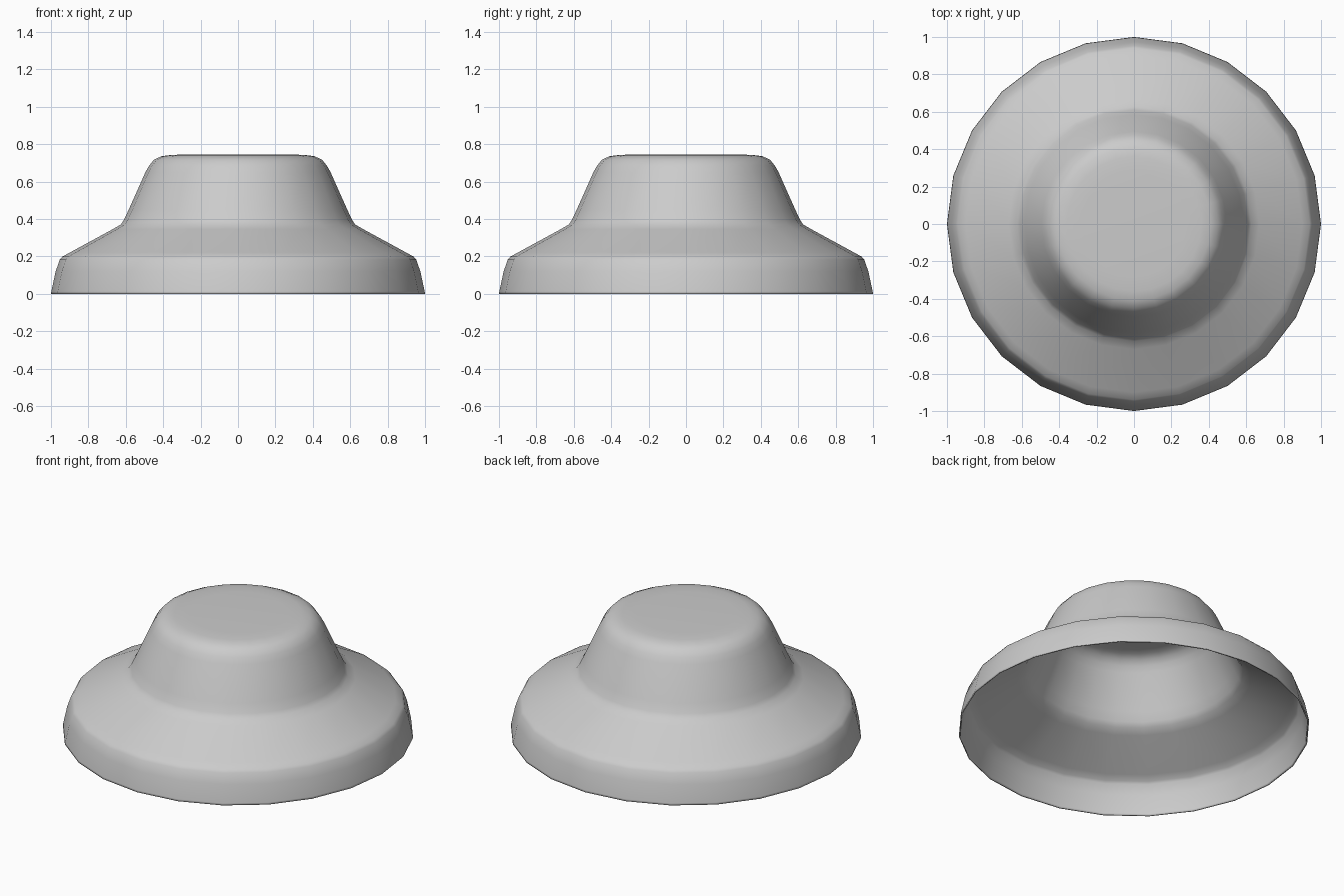
import bpy, bmesh
from math import cos, sin, tau

cube = bpy.data.objects.get("Cube")
if cube:
    bpy.data.objects.remove(cube)

SIDES = 24

# Plain grey finish
grey = bpy.data.materials.new("light_grey")
grey.use_nodes = True
colour = (0.6, 0.6, 0.6, 1)
grey.diffuse_color = colour
grey.node_tree.nodes["Principled BSDF"].inputs["Base Color"].default_value = colour

# Shell outline from the open rim up to the flat crown (radius, height)
outline = [(1.0, 0.0), (0.998, 0.012), (0.975, 0.12), (0.953, 0.182), (0.94, 0.198),
           (0.9, 0.22), (0.67, 0.345), (0.627, 0.37), (0.61, 0.395), (0.585, 0.448),
           (0.495, 0.65), (0.475, 0.685), (0.45, 0.716), (0.41, 0.735), (0.36, 0.742),
           (0.28, 0.745)]

# Hollow shell: stacked rings, bridged, closed only at the crown
bm = bmesh.new()
rings = [[bm.verts.new((r * cos(tau * i / SIDES), r * sin(tau * i / SIDES), z))
          for i in range(SIDES)] for r, z in outline]
for low, high in zip(rings, rings[1:]):
    for i in range(SIDES):
        j = (i + 1) % SIDES
        bm.faces.new((low[i], low[j], high[j], high[i]))
bm.faces.new(rings[-1])
for face in bm.faces:
    face.smooth = True

mesh = bpy.data.meshes.new("domed_shell")
bm.to_mesh(mesh)
bm.free()
mesh.materials.append(grey)
shell = bpy.data.objects.new("domed_shell", mesh)
bpy.context.collection.objects.link(shell)

# Thin sheet thickness, grown inward
sheet = shell.modifiers.new("sheet_thickness", 'SOLIDIFY')
sheet.thickness = 0.008
sheet.offset = -1
